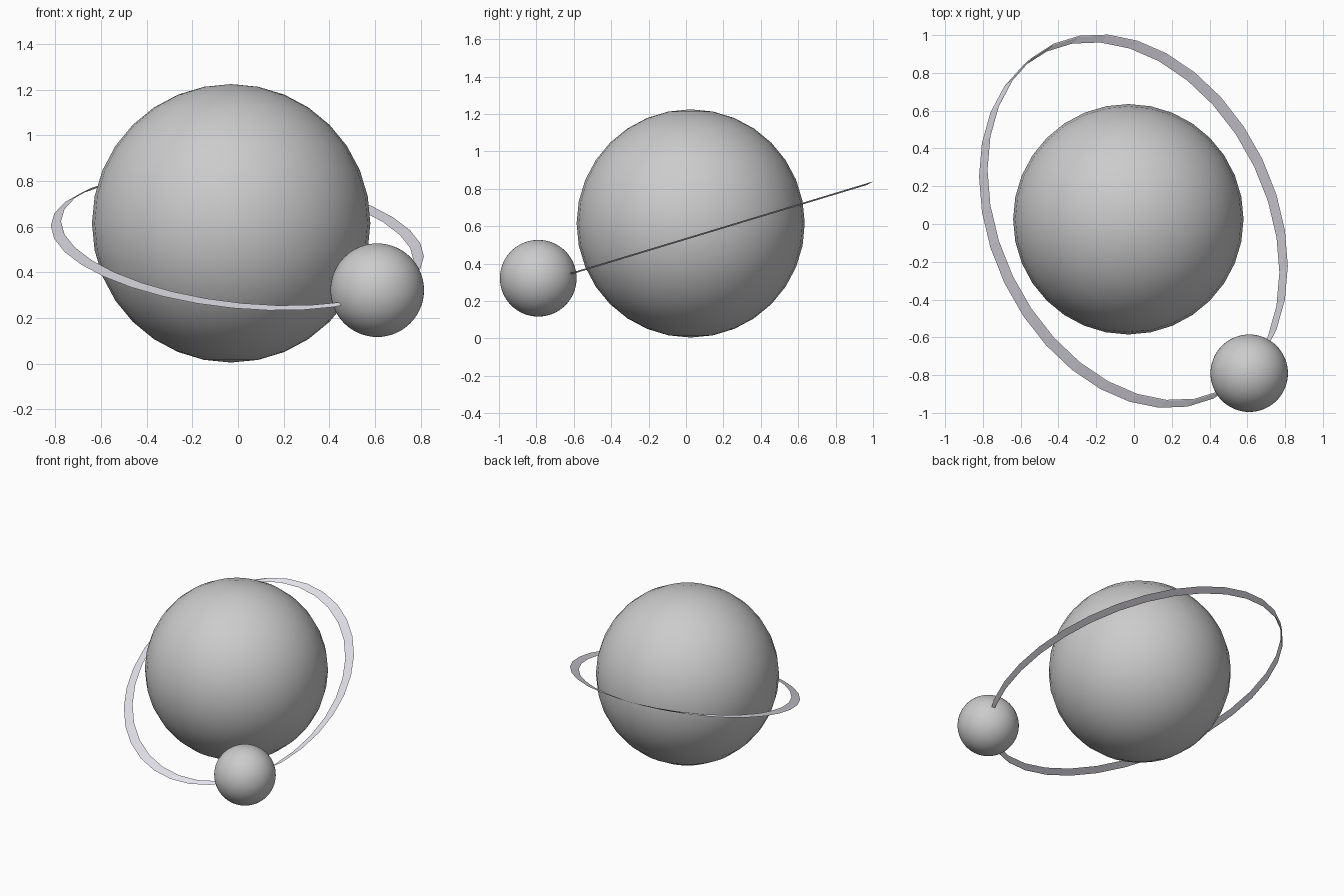
import bpy
import bmesh
from math import sin, cos, pi

if "Cube" in bpy.data.objects:
    bpy.data.objects.remove(bpy.data.objects["Cube"])


def sphere(name, center, radius, segments):
    bpy.ops.mesh.primitive_uv_sphere_add(
        segments=segments, ring_count=segments // 2, radius=radius, location=center)
    ob = bpy.context.object
    ob.name = name
    bpy.ops.object.shade_smooth()
    return ob


# planet and its moon
sphere("planet", (-0.03, 0.025, 0.615), 0.61, 32)
sphere("moon", (0.61, -0.79, 0.322), 0.205, 64)

# orbit ring: slim elliptical band, sheared so it lies almost flat in a tilted plane
SIDES = 32
CENTER = (-0.003, 0.015)
RADIUS = (0.795, 0.969)
SKEW = -0.265
SLOPE, BASE_Z = 0.3025, 0.5325
SHEAR = (0.04, 0.036, 0.009)


def ring_point(t, scale, side):
    x = CENTER[0] + RADIUS[0] * scale * cos(t) + side * SHEAR[0]
    y = CENTER[1] + RADIUS[1] * scale * sin(t + SKEW) + side * SHEAR[1]
    return (x, y, BASE_Z + SLOPE * y + side * SHEAR[2])


bm = bmesh.new()
section = [(1.003, -0.5), (1.003, 0.5), (0.997, 0.5), (0.997, -0.5)]
loops = [[bm.verts.new(ring_point(2 * pi * i / SIDES, s, k)) for s, k in section]
         for i in range(SIDES)]
for i in range(SIDES):
    a, b = loops[i], loops[(i + 1) % SIDES]
    for j in range(4):
        k = (j + 1) % 4
        bm.faces.new((a[j], b[j], b[k], a[k]))
bmesh.ops.recalc_face_normals(bm, faces=bm.faces)
mesh = bpy.data.meshes.new("orbit_ring")
bm.to_mesh(mesh)
bm.free()
ring = bpy.data.objects.new("orbit_ring", mesh)
bpy.context.collection.objects.link(ring)

# pale lavender grey for the ring
mat = bpy.data.materials.new("ring_grey")
mat.diffuse_color = (0.78, 0.76, 0.83, 1)
mat.use_nodes = True
mat.node_tree.nodes["Principled BSDF"].inputs["Base Color"].default_value = mat.diffuse_color
mesh.materials.append(mat)
